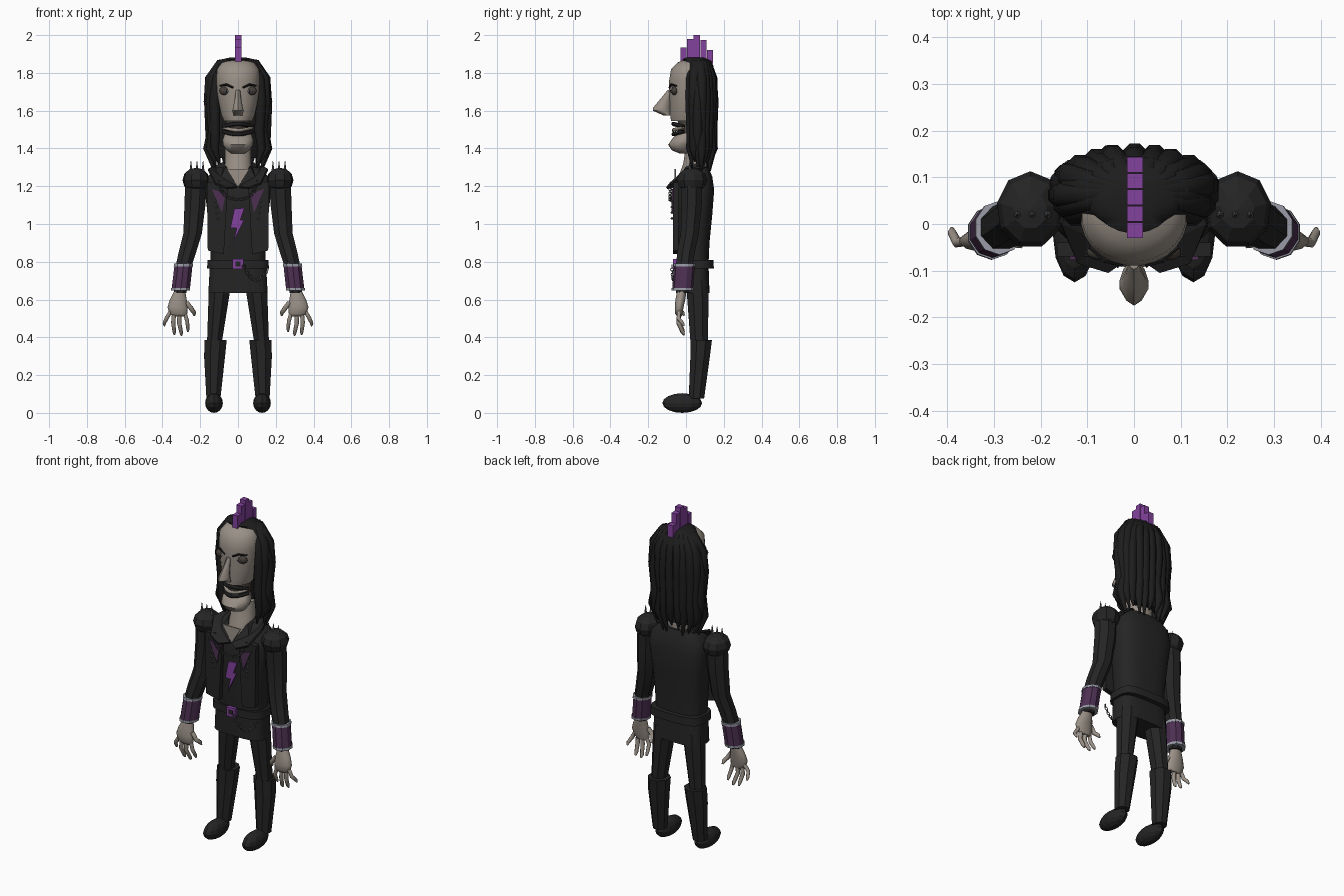
import bpy, bmesh
from math import sin, cos, pi, radians
from mathutils import Vector, Matrix

if "Cube" in bpy.data.objects:
    bpy.data.objects.remove(bpy.data.objects["Cube"])


def material(name, *rgb):
    m = bpy.data.materials.new(name)
    m.use_nodes = True
    m.diffuse_color = (*rgb, 1)
    m.node_tree.nodes["Principled BSDF"].inputs["Base Color"].default_value = (*rgb, 1)
    return m


skin = material("skin", .32, .28, .24)
shadow = material("eye shadow", .06, .05, .042)
cloth = material("black cloth", .018, .018, .018)
hair = material("black hair", .012, .012, .012)
purple = material("bright purple", .23, .055, .34)
plum = material("dark plum", .075, .03, .085)
silver = material("silver trim", .32, .33, .38)
steel = material("dark steel", .1, .105, .11)


def loft(bm, rings, n=10, power=2, orient=False, s=1):
    """Skin over rings (x, y, z, rx, ry); oriented rings follow the path downward."""
    centers = [Vector((s * r[0], r[1], r[2])) for r in rings]
    loops = []
    for i, (r, c) in enumerate(zip(rings, centers)):
        turn = Matrix.Identity(3)
        if orient:
            path = centers[min(i + 1, len(rings) - 1)] - centers[max(i - 1, 0)]
            turn = Vector((0, 0, -1)).rotation_difference(path).to_matrix()
        loop = []
        for k in range(n):
            a = 2 * pi * (k + .5) / n
            u, v = [abs(t) ** (2 / power) * (1 if t > 0 else -1) for t in (cos(a), sin(a))]
            loop.append(bm.verts.new(c + turn @ Vector((r[3] * u, r[4] * v, 0))))
        loops.append(loop)
    for a, b in zip(loops, loops[1:]):
        for k in range(n):
            bm.faces.new((a[k], a[k - 1], b[k - 1], b[k]))
    bm.faces.new(loops[0])
    bm.faces.new(loops[-1][::-1])


def finish(bm, name, mat, smooth=0):
    bmesh.ops.recalc_face_normals(bm, faces=bm.faces)
    mesh = bpy.data.meshes.new(name)
    bm.to_mesh(mesh)
    bm.free()
    mesh.materials.append(mat)
    ob = bpy.data.objects.new(name, mesh)
    bpy.context.collection.objects.link(ob)
    if smooth:
        bpy.ops.object.select_all(action='DESELECT')
        ob.select_set(True)
        bpy.context.view_layer.objects.active = ob
        bpy.ops.object.shade_smooth_by_angle(angle=radians(smooth))
    return ob


def part(name, mat, rings, n=10, power=2, smooth=0, s=1, orient=False):
    bm = bmesh.new()
    loft(bm, rings, n, power, orient, s)
    return finish(bm, name, mat, smooth)


def body(name, mat, levels, n=24, power=2, smooth=40):
    """Centred loft from levels (z, half width, front y, back y)."""
    return part(name, mat, [(0, (f + b) / 2, z, w, (b - f) / 2) for z, w, f, b in levels], n, power, smooth)


def ball(name, mat, center, radii, seg=10, rings=6, smooth=0):
    bm = bmesh.new()
    bmesh.ops.create_uvsphere(bm, u_segments=seg, v_segments=rings, radius=1,
                              matrix=Matrix.LocRotScale(Vector(center), None, Vector(radii)))
    return finish(bm, name, mat, smooth)


def plate(name, mat, outline, y, depth=.008, s=1):
    """Flat (x, z) outline facing the front, its front face at y."""
    bm = bmesh.new()
    front = bm.faces.new([bm.verts.new((s * x, y, z)) for x, z in outline])
    ext = bmesh.ops.extrude_face_region(bm, geom=[front], use_keep_orig=True)
    bmesh.ops.translate(bm, vec=(0, depth, 0), verts=[v for v in ext["geom"] if isinstance(v, bmesh.types.BMVert)])
    return finish(bm, name, mat)


def chain(name, points, size):
    """Alternating round links along the points."""
    bm = bmesh.new()
    for i, p in enumerate(points):
        turn = Matrix.Rotation(pi / 3 * (i % 2), 3, 'Z')
        grid = []
        for k in range(8):
            a = 2 * pi * k / 8
            out = Vector((cos(a), 0, sin(a)))
            grid.append([bm.verts.new(Vector(p) + turn @ (out * size * (1 + .3 * cos(b)) + Vector((0, size * .3 * sin(b), 0))))
                         for b in (0, pi / 2, pi, 3 * pi / 2)])
        for k in range(8):
            for j in range(4):
                bm.faces.new((grid[k][j], grid[k - 1][j], grid[k - 1][j - 1], grid[k][j - 1]))
    return finish(bm, name, steel)


# Head, jaw, mouth and neck
body("head", skin, [(1.545, .075, -.08, .09), (1.58, .09, -.085, .1), (1.64, .102, -.086, .11),
                    (1.7, .112, -.09, .12), (1.76, .115, -.09, .12), (1.82, .112, -.08, .11),
                    (1.855, .085, -.045, .1), (1.873, .03, 0, .06)], smooth=60)
body("jaw", skin, [(1.48, .07, -.05, .06), (1.445, .082, -.078, .06), (1.42, .08, -.095, .05),
                   (1.39, .06, -.075, .03), (1.372, .035, -.03, .02)], smooth=60)
body("mouth", shadow, [(1.56, .065, -.045, .08), (1.46, .065, -.04, .06)])
body("neck", skin, [(1.42, .07, .0, .11), (1.32, .07, -.015, .11), (1.25, .085, -.04, .11), (1.2, .05, -.05, .08)])
part("nose", skin, [(0, -.085, 1.71, .012, .012), (0, -.105, 1.665, .018, .028), (0, -.13, 1.615, .028, .045),
                    (0, -.13, 1.6, .033, .045), (0, -.1, 1.575, .024, .02)], 10, 1.5, 50)
for name, mat, z, r in (("moustache", hair, 1.53, .012), ("lower_lip", skin, 1.497, .01), ("beard", hair, 1.475, .011)):
    part(name, mat, [(.078 * t, .055 * t * t - .068, z + .015 * t * t * (-1 if z > 1.5 else 1), r, r * .8)
                     for t in [k / 4 for k in range(-4, 5)]], 8, smooth=60, orient=True)

# Hair cap, hanging strands and crest
body("hair_cap", hair, [(1.882, .04, .0, .09), (1.872, .085, -.02, .12), (1.84, .125, .0, .145), (1.7, .145, .02, .16),
                        (1.5, .125, .035, .15), (1.35, .11, .08, .14)], smooth=60)
bm = bmesh.new()
count = 17
for i in range(count):
    a = radians(-38 + 256 * i / (count - 1))
    wave = .008 * sin(i * 2.3)
    drop = .03 * sin(i * 1.7)
    loft(bm, [(w * cos(a + wave * k), .07 + .48 * w * sin(a), z, r, r) for k, (z, w, r) in enumerate((
        (1.87, .03, .012), (1.85, .095, .025), (1.77, .143 + wave, .029), (1.65, .155, .03),
        (1.5, .143 - wave, .028), (1.4, .158 + wave, .024), (1.3 + drop, .125, .004)))], 8, orient=True)
finish(bm, "hair_strands", hair, 60)
bm = bmesh.new()
for i, top in enumerate((1.935, 1.98, 2, 1.975, 1.92)):
    bmesh.ops.create_cube(bm, size=1, matrix=Matrix.LocRotScale(
        Vector((.002, .035 * i - .013, (top + 1.85) / 2)), None, Vector((.034, .033, top - 1.85))))
finish(bm, "crest", purple)

# Jacket, belt and hips
body("jacket", cloth, [(.79, .145, -.04, .12), (.9, .15, -.045, .125), (1.05, .162, -.05, .14), (1.18, .178, -.055, .15),
                       (1.25, .165, -.03, .14), (1.3, .11, .02, .12)], 20, 3)
body("hips", cloth, [(.635, .158, -.035, .125), (.78, .15, -.035, .12)], 20, 3.5)
body("belt", cloth, [(.765, .165, -.05, .148), (.81, .162, -.05, .146)], 20, 3.5)
plate("throat_opening", skin, [(-.06, 1.29), (0, 1.195), (.06, 1.29)], -.062)
plate("lightning_bolt", purple, [(-.02, 1.08), (.035, 1.085), (.012, 1.02), (.032, 1.02),
                                 (-.025, .905), (-.006, .98), (-.04, .98)], -.062)
plate("buckle", purple, [(-.028, .762), (.028, .762), (.028, .815), (-.028, .815)], -.068, .02)
plate("buckle_centre", cloth, [(-.014, .776), (.014, .776), (.014, .801), (-.014, .801)], -.07)
chain("necklace", [(.09 * cos(a), -.085, 1.195 + .065 * sin(a)) for a in [-pi * k / 18 for k in range(19)]], .008)
chain("belt_chain", [(.03 + .125 * t, -.075 + .02 * t, .775 - .015 * t - .25 * t * (1 - t))
                     for t in [k / 15 for k in range(16)]], .009)

for side, s in (("left", 1), ("right", -1)):
    # Eyes and brows
    ball(side + "_eye_socket", shadow, (s * .066, -.06, 1.705), (.036, .019, .024), smooth=60)
    ball(side + "_eye", silver, (s * .06, -.075, 1.703), (.014, .007, .007), smooth=60)
    ball(side + "_pupil", hair, (s * .06, -.08, 1.703), (.006, .004, .006))
    part(side + "_brow", hair, [(.025, -.088, 1.722, .005, .004), (.06, -.078, 1.738, .007, .006),
                                (.095, -.05, 1.732, .004, .004)], 6, s=s, orient=True)
    # Jacket front, lapel, studs and collar
    plate(side + "_jacket_front", cloth, [(.055, 1.19), (.1, 1.23), (.165, 1.22), (.16, .86), (.12, .85), (.075, .84)],
          -.07, .03, s)
    plate(side + "_lapel", plum, [(.138, 1.185), (.065, 1.16), (.085, 1.06)], -.077, s=s)
    bm = bmesh.new()
    outline = [(.005, -.07, 1.2), (.055, -.105, 1.195), (.12, -.085, 1.22), (.155, .0, 1.295),
               (.12, .1, 1.31), (.075, .08, 1.33), (.065, .0, 1.305)]
    rim = [bm.verts.new((s * x, y, z)) for x, y, z in outline]
    base = bm.verts.new((s * .09, -.03, 1.25))
    for a, b in zip(rim, rim[1:] + rim[:1]):
        bm.faces.new((a, b, base))
    collar = finish(bm, side + "_collar", cloth)
    collar.modifiers.new("thickness", 'SOLIDIFY').thickness = .012
    for k in range(4):
        ball(side + "_stud", steel, (s * (.12 - .004 * k), -.075, 1.12 - .03 * k), (.007,) * 3, 6, 4)

    # Shoulder pad with spikes
    ball(side + "_shoulder", cloth, (s * .222, .03, 1.232), (.073, .083, .066), 9, 6)
    for x in (.185, .217, .249):
        part(side + "_spike", steel, [(x, .02, 1.28, .009, .009), (x, .02, 1.335, .001, .001)], 6, s=s)

    # Arm, cuff and hand
    part(side + "_arm", cloth, [(.222, .03, 1.23, .062, .06), (.228, .03, 1.1, .06, .058), (.24, .02, .95, .053, .052),
                                (.268, .0, .85, .05, .05), (.29, -.01, .77, .045, .048)], 8, smooth=20, s=s)
    part(side + "_cuff", plum, [(.288, -.008, .785, .05, .055), (.303, -.018, .655, .051, .055)], 10, s=s)
    for x, y, z in ((.288, -.008, .79), (.303, -.018, .662)):
        part(side + "_cuff_trim", silver, [(x, y, z, .053, .058), (x + .002, y - .001, z - .014, .053, .058)], 10, s=s)
    part(side + "_wrist", cloth, [(.3, -.015, .68, .04, .042), (.306, -.02, .635, .035, .035)], 8, s=s)
    part(side + "_palm", skin, [(.308, -.022, .645, .03, .026), (.316, -.03, .6, .046, .027), (.32, -.036, .56, .055, .024),
                                (.315, -.038, .525, .048, .02), (.31, -.035, .51, .035, .012)], 12, smooth=60, s=s)
    bm = bmesh.new()
    for base, tip, z, r in ((.355, .39, .46, .011), (.337, .337, .415, .012), (.31, .3, .41, .012),
                            (.285, .265, .43, .011), (.272, .232, .515, .013)):
        start = .54 if z < .5 else .585
        mid = (base + tip) / 2 + (.006 if base > .3 else -.006)
        loft(bm, [(base, -.036, start, r, r), (mid, -.04, (start + z) / 2, r, r),
                  (tip, -.018, z + .015, r * .85, r * .85), (tip, -.01, z, r * .4, r * .4)], 8, orient=True, s=s)
    finish(bm, side + "_fingers", skin, 60)

    # Leg, boot and foot
    part(side + "_leg", cloth, [(.095, .06, .7, .06, .06), (.1, .062, .63, .06, .062), (.125, .07, .37, .042, .05)], 8, s=s)
    part(side + "_boot", cloth, [(.118, .08, .385, .063, .062), (.124, .075, .3, .06, .056),
                                 (.13, .055, .075, .04, .044)], 8, s=s)
    ball(side + "_foot", cloth, (s * .127, -.02, .052), (.047, .105, .052), 12, 8)
